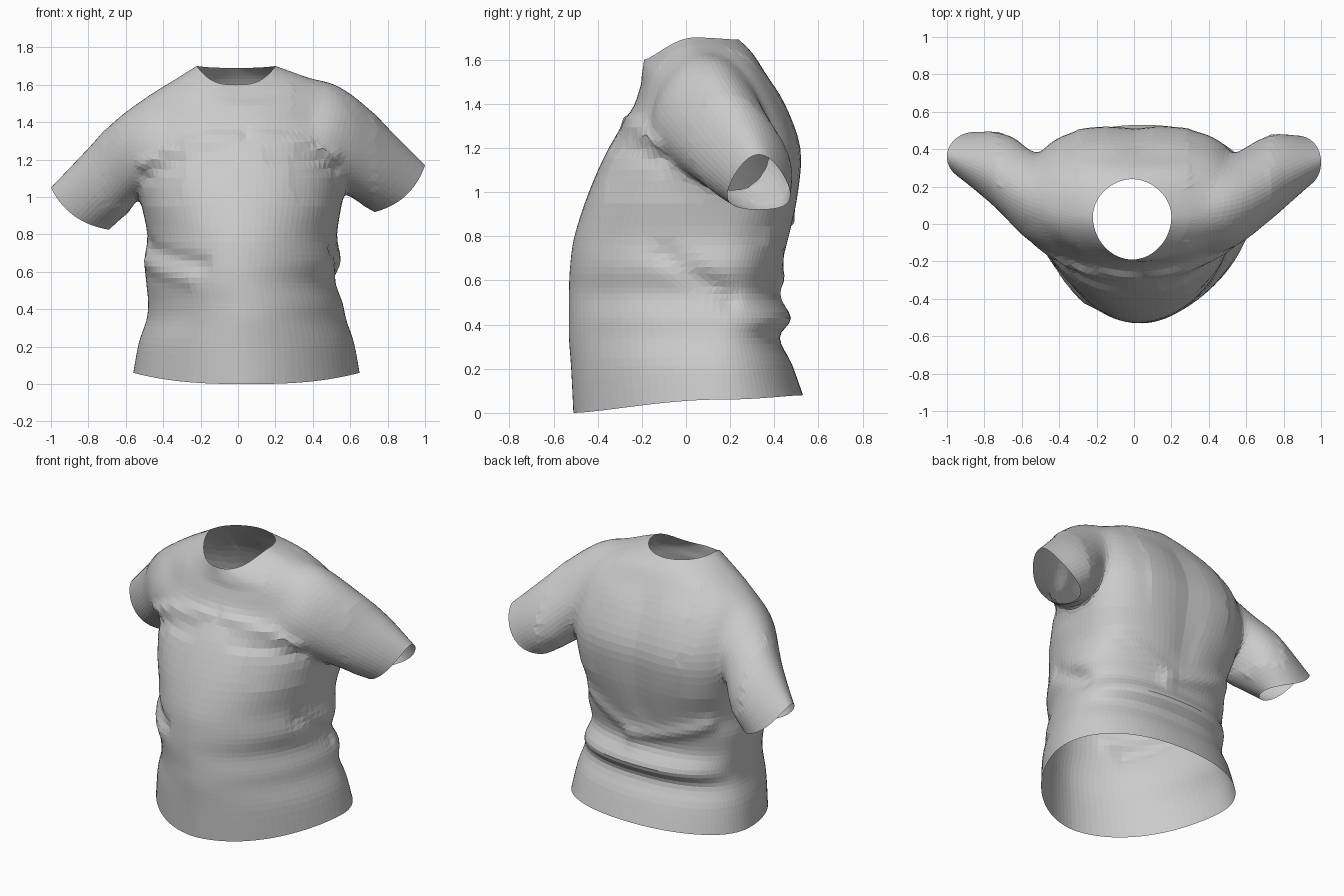
import bpy, bmesh
from math import cos, sin, pi, exp
from mathutils import Vector

if "Cube" in bpy.data.objects:
    bpy.data.objects.remove(bpy.data.objects["Cube"], do_unlink=True)


def make_material(name, value):
    m = bpy.data.materials.new(name)
    m.use_nodes = True
    m.diffuse_color = (value, value, value, 1)
    m.node_tree.nodes["Principled BSDF"].inputs["Base Color"].default_value = (value, value, value, 1)
    return m


cloth = make_material("grey cloth", 0.6)
opening = make_material("opening", 0.1)   # temporary tag for the caps


def smooth_rings(keys, steps):
    """Catmull-Rom interpolation between key rings."""
    out = []
    for i in range(len(keys) - 1):
        a, b, c, d = (keys[max(0, min(len(keys) - 1, i + k))] for k in (-1, 0, 1, 2))
        for s in range(steps):
            t = s / steps
            out.append([(2 * q + (r - p) * t + (2 * p - 5 * q + 4 * r - u) * t * t
                         + (3 * q - p - 3 * r + u) * t ** 3) / 2
                        for p, q, r, u in zip(a, b, c, d)])
    out.append(list(keys[-1]))
    return out


def loft(name, keys, point, sides, steps):
    """Closed tube through the rings, its end caps tagged with the second slot."""
    bm = bmesh.new()
    rings = [[bm.verts.new(point(k, 2 * pi * j / sides)) for j in range(sides)]
             for k in smooth_rings(keys, steps)]
    for lo, hi in zip(rings, rings[1:]):
        for j in range(sides):
            n = (j + 1) % sides
            bm.faces.new((lo[j], lo[n], hi[n], hi[j]))
    for ring in (rings[0], rings[-1]):
        mid = bm.verts.new(sum((v.co for v in ring), Vector()) / sides)
        for j in range(sides):
            bm.faces.new((ring[j], ring[(j + 1) % sides], mid)).material_index = 1
    bmesh.ops.recalc_face_normals(bm, faces=bm.faces)
    me = bpy.data.meshes.new(name)
    bm.to_mesh(me)
    bm.free()
    me.materials.append(cloth)
    me.materials.append(opening)
    ob = bpy.data.objects.new(name, me)
    bpy.context.collection.objects.link(ob)
    return ob


def torso_point(k, t):
    zf, zs, zb, xl, xr, yf, ym, yb, round_f, round_b = k
    c, s = cos(t), sin(t)
    power = round_f if s < 0 else round_b
    ex = abs(c) ** power * (1 if c > 0 else -1)
    ey = abs(s) ** power
    z = zs + ((zf if s < 0 else zb) - zs) * (1 - abs(c) ** 3)
    return ((xl + xr) / 2 + (xr - xl) / 2 * ex, ym + ((yf if s < 0 else yb) - ym) * ey, z)


def sleeve_point(k, t):
    xt, zt, xb, zb, yf, yb, bulge = k
    c, s = cos(t), sin(t)
    out = bulge * s * s                   # front and back of the cuff hang lower
    return ((xt + xb) / 2 + (xt - xb) / 2 * c + out * (.65 if xt > 0 else -.65),
            (yf + yb) / 2 + (yb - yf) / 2 * s * (1 - .2 * c),
            (zt + zb) / 2 + (zt - zb) / 2 * c - out * .75)


# Torso: front z, side z, back z, left x, right x, front y, widest y, back y,
# then roundness of front and back (low is boxy)
torso_keys = [
    (0, .06, .08, -.56, .65, -.51, .14, .53, 1.12, .92),
    (.2, .22, .22, -.53, .62, -.52, .13, .48, 1.1, .9),
    (.34, .34, .34, -.49, .58, -.53, .13, .425, 1.1, .88),
    (.43, .43, .43, -.48, .56, -.53, .12, .475, 1.08, .85),
    (.54, .54, .54, -.49, .53, -.53, .12, .415, 1.06, .85),
    (.66, .66, .66, -.5, .55, -.525, .12, .43, 1.04, .85),
    (.8, .8, .8, -.485, .53, -.505, .12, .47, 1, .8),
    (1, 1, 1, -.525, .56, -.44, .12, .51, .95, .65),
    (1.2, 1.2, 1.2, -.555, .575, -.35, .13, .52, .95, .62),
    (1.36, 1.4, 1.4, -.54, .56, -.25, .12, .45, 1, .68),
    (1.47, 1.53, 1.54, -.49, .54, -.21, .09, .36, 1.02, .75),
    (1.54, 1.62, 1.63, -.35, .41, -.2, .06, .3, 1.02, .85),
    (1.6, 1.7, 1.69, -.22, .2, -.19, .04, .24, 1.02, 1.05),
]
shirt = loft("shirt", torso_keys, torso_point, 96, 4)

# Sleeves: top x, top z, underside x, underside z, front y, back y, cuff bulge
left_keys = [
    (.25, 1.57, .25, 1.2, -.08, .25, 0),
    (.45, 1.63, .4, 1.12, -.15, .33, 0),
    (.64, 1.53, .5, 1.08, -.11, .38, 0),
    (.83, 1.34, .61, .99, .03, .47, .02),
    (1, 1.17, .73, .92, .19, .47, .05),
]
right_keys = [
    (-.25, 1.55, -.25, 1.2, -.08, .25, 0),
    (-.43, 1.56, -.4, 1.1, -.15, .34, 0),
    (-.64, 1.43, -.5, 1.03, -.09, .39, 0),
    (-.8, 1.26, -.58, .93, .06, .48, .02),
    (-1, 1.05, -.69, .825, .23, .49, .05),
]
bpy.context.view_layer.objects.active = shirt
for name, keys in (("left_sleeve", left_keys), ("right_sleeve", right_keys)):
    sleeve = loft(name, keys, sleeve_point, 48, 6)
    mod = shirt.modifiers.new(name, 'BOOLEAN')
    mod.operation = 'UNION'
    mod.solver = 'EXACT'
    mod.object = sleeve
    bpy.ops.object.modifier_apply(modifier=mod.name)
    bpy.data.objects.remove(sleeve, do_unlink=True)

# Open the neck, hem and cuffs
bm = bmesh.new()
bm.from_mesh(shirt.data)
bmesh.ops.delete(bm, geom=[f for f in bm.faces if f.material_index == 1], context='FACES')
bmesh.ops.remove_doubles(bm, verts=bm.verts, dist=0.008)
bmesh.ops.triangulate(bm, faces=bm.faces)

# Soften the armhole seams
seam = [v for v in bm.verts if .3 < abs(v.co.x) < .72 and v.co.z > .95 and not v.is_boundary]
for _ in range(8):
    bmesh.ops.smooth_vert(bm, verts=seam, factor=0.5, use_axis_x=True, use_axis_y=True, use_axis_z=True)

# Cloth folds: start, end, height (negative is a valley), width
folds = [
    ((-.5, -.1, 1.18), (0, -.3, 1.34), .018, .035),
    ((-.5, -.1, 1.1), (-.1, -.36, 1.24), -.015, .04),
    ((.5, -.1, 1.22), (.1, -.3, 1.35), .018, .035),
    ((.52, -.1, 1.14), (.2, -.36, 1.24), -.015, .04),
    ((-.5, 0, .74), (-.2, -.48, .64), -.02, .045),
    ((-.5, 0, .66), (-.25, -.4, .56), .015, .045),
    ((.5, -.1, .72), (.55, .2, .52), -.02, .05),
    ((-.4, .35, .75), (.1, .45, .58), .02, .05),
    ((.4, .35, .78), (.1, .45, .62), .015, .05),
    ((0, .5, .8), (0, .4, 1.4), -.015, .09),
]
bm.normal_update()
moves = []
for v in bm.verts:
    shift = 0
    for a, b, height, width in folds:
        a, b = Vector(a), Vector(b)
        t = max(0, min(1, (v.co - a).dot(b - a) / (b - a).length_squared))
        gap = v.co - a.lerp(b, t)
        # compare distance along the cloth, ignoring depth off the surface
        gap -= v.normal * gap.dot(v.normal) * .8
        shift += height * exp(-(gap.length / width) ** 2)
    moves.append(v.normal * shift)
for v, move in zip(bm.verts, moves):
    if not v.is_boundary:
        v.co += move
for f in bm.faces:
    f.smooth = False
bm.to_mesh(shirt.data)
bm.free()
shirt.data.materials.pop(index=1)
bpy.data.materials.remove(opening)
